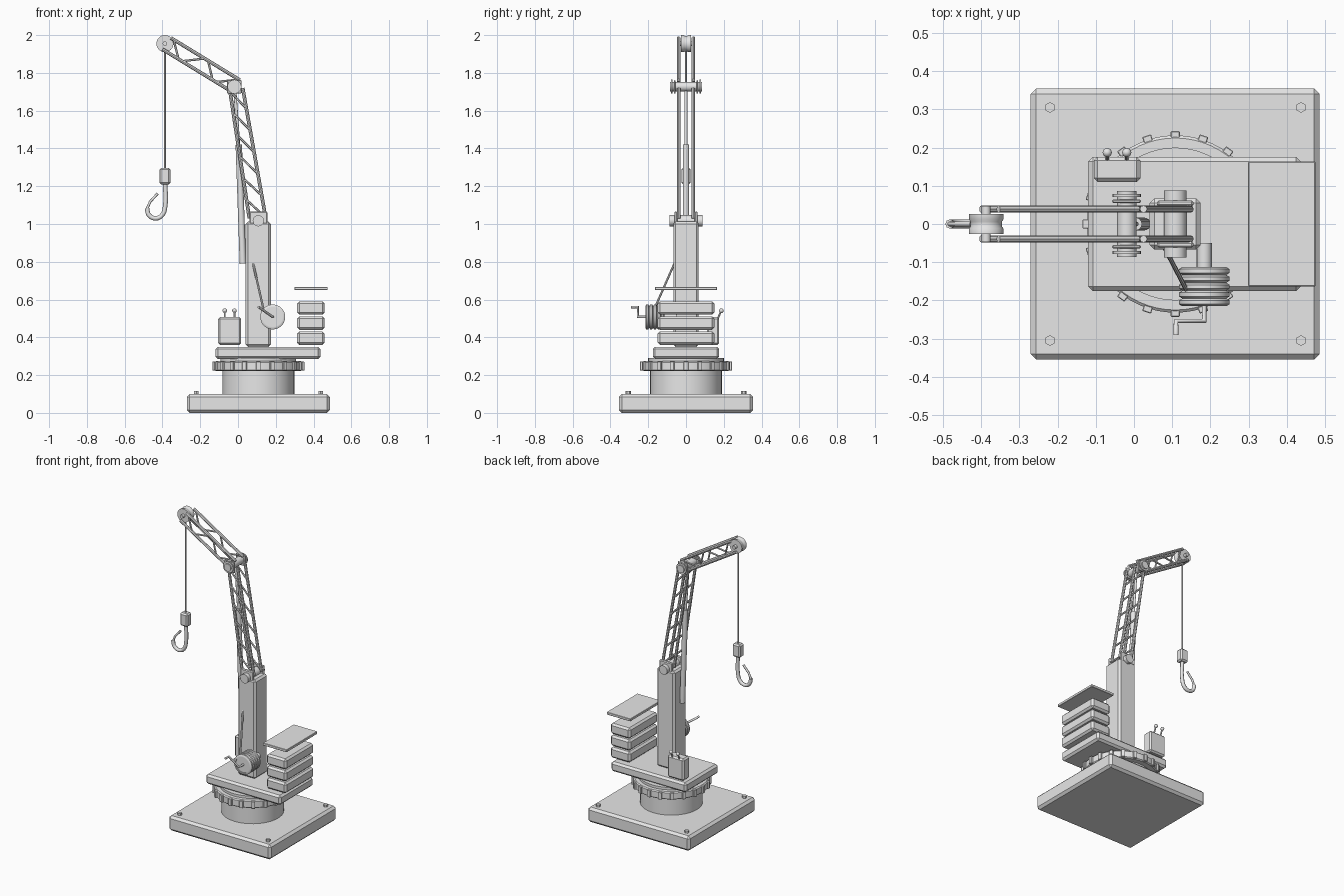
import bpy, bmesh, math
from mathutils import Vector

cube = bpy.data.objects.get("Cube")
if cube:
    bpy.data.objects.remove(cube, do_unlink=True)

grey = bpy.data.materials.new("plain grey")
grey.use_nodes = True
grey.diffuse_color = (0.8, 0.8, 0.8, 1)
grey.node_tree.nodes["Principled BSDF"].inputs["Base Color"].default_value = (0.8, 0.8, 0.8, 1)


def finish(name, bm, smooth=False):
    bmesh.ops.recalc_face_normals(bm, faces=bm.faces)
    mesh = bpy.data.meshes.new(name)
    bm.to_mesh(mesh)
    bm.free()
    mesh.materials.append(grey)
    ob = bpy.data.objects.new(name, mesh)
    bpy.context.collection.objects.link(ob)
    if smooth:
        bpy.ops.object.select_all(action="DESELECT")
        ob.select_set(True)
        bpy.context.view_layer.objects.active = ob
        bpy.ops.object.shade_smooth_by_angle(angle=math.radians(35))
    return ob


def box(name, x, y, z, bevel=0.0):
    """Box from (min, max) pairs with chamfered edges."""
    bm = bmesh.new()
    bmesh.ops.create_cube(bm, size=1)
    for v in bm.verts:
        v.co = [(lo + hi) / 2 + c * (hi - lo) for c, (lo, hi) in zip(v.co, (x, y, z))]
    if bevel:
        bmesh.ops.bevel(bm, geom=bm.edges[:], offset=bevel, segments=1, affect="EDGES")
    return finish(name, bm)


def add_rod(bm, a, b, r, sides=8):
    a, b = Vector(a), Vector(b)
    new = bmesh.ops.create_cone(bm, cap_ends=True, segments=sides, radius1=r, radius2=r,
                                depth=(b - a).length)["verts"]
    turn = (b - a).to_track_quat("Z", "Y")
    for v in new:
        v.co = turn @ v.co + (a + b) / 2


def rod(name, a, b, r, sides=8):
    bm = bmesh.new()
    add_rod(bm, a, b, r, sides)
    return finish(name, bm, sides > 6)


def pin(name, x, z, y0, y1, r, sides=24):
    return rod(name, (x, y0, z), (x, y1, z), r, sides)


def lathe(name, profile, centre, axis, steps=40):
    """Spin (radius, height) points around an axis."""
    bm = bmesh.new()
    turn = Vector(axis).to_track_quat("Z", "Y")
    rings = []
    for r, h in profile:
        rings.append([bm.verts.new(Vector(centre) + turn @ Vector((
            r * math.cos(math.tau * i / steps), r * math.sin(math.tau * i / steps), h)))
            for i in range(steps)])
    for low, high in zip(rings, rings[1:]):
        for i in range(steps):
            j = (i + 1) % steps
            bm.faces.new((low[i], low[j], high[j], high[i]))
    bm.faces.new(rings[0])
    bm.faces.new(rings[-1])
    return finish(name, bm, True)


def tube(name, points, r, kind="POLY"):
    """Round tube along a path."""
    curve = bpy.data.curves.new(name, "CURVE")
    curve.dimensions = "3D"
    curve.bevel_depth = r
    curve.bevel_resolution = 2
    curve.use_fill_caps = True
    curve.resolution_u = 6
    s = curve.splines.new(kind)
    if kind == "BEZIER":
        s.bezier_points.add(len(points) - 1)
        for p, co in zip(s.bezier_points, points):
            p.co = co
            p.handle_left_type = p.handle_right_type = "AUTO"
    else:
        s.points.add(len(points) - 1)
        for p, co in zip(s.points, points):
            p.co = (*co, 1)
    curve.materials.append(grey)
    ob = bpy.data.objects.new(name, curve)
    bpy.context.collection.objects.link(ob)
    return ob


def truss(name, top, bottom, bays, zigzag):
    """Two side lattices, each with an upper and lower chord and diagonals."""
    for side, y in (("left", 0.039), ("right", -0.039)):
        (a, b), (c, d) = [[Vector((x, y, z)) for x, z in chord] for chord in (top, bottom)]
        bm = bmesh.new()
        add_rod(bm, a, b, 0.0095)
        add_rod(bm, c, d, 0.0095)
        for i in range(bays):
            t, u = (i + 0.15) / bays, (i + 0.95) / bays
            if zigzag and i % 2:
                t, u = u, t
            add_rod(bm, a.lerp(b, t), c.lerp(d, u), 0.006, 6)
        finish(f"{name}_{side}", bm, True)


CX = 0.108  # turning axis

# Base slab with hex bolts
box("base_slab", (-0.271, 0.486), (-0.355, 0.355), (0, 0.1), 0.015)
for x in (-0.22, 0.437):
    for y in (-0.305, 0.305):
        rod("base_bolt", (x, y, 0.095), (x, y, 0.115), 0.014, 6)

# Pedestal, slewing ring and its teeth
lathe("pedestal", [(0.19, 0.09), (0.19, 0.23)], (CX, 0, 0), (0, 0, 1), 48)
lathe("slewing_ring", [(0.225, 0.222), (0.232, 0.228), (0.232, 0.268), (0.225, 0.274),
                       (0.2, 0.274), (0.2, 0.29)], (CX, 0, 0), (0, 0, 1), 60)
for i in range(20):
    tooth = box("ring_tooth", (0.215, 0.243), (-0.012, 0.012), (0.224, 0.272), 0.002)
    tooth.location.x = CX
    tooth.rotation_euler.z = math.tau * i / 20

# Turning platform, counterweights and canopy
box("platform", (-0.12, 0.437), (-0.176, 0.176), (0.285, 0.35), 0.013)
for i in range(3):
    z = 0.36 + i * 0.08
    box("counterweight", (0.313, 0.459), (-0.15, 0.15), (z, z + 0.071), 0.012)
box("canopy_plate", (0.299, 0.475), (-0.163, 0.163), (0.65, 0.667), 0.002)

# Mast with pivot ears
box("mast", (0.041, 0.174), (-0.067, 0.067), (0.35, 1.012), 0.012)
for s in (-1, 1):
    box("pivot_ear", (0.06, 0.156), sorted((s * 0.046, s * 0.062)), (0.99, 1.065), 0.005)
pin("pivot_pin", CX, 1.017, -0.088, 0.088, 0.03, 12)

# Lower boom and ram
truss("lower_boom", ((-0.045, 1.72), (0.06, 1.03)), ((0.025, 1.72), (0.147, 1.03)), 6, False)
rod("ram_cylinder", (0.026, 0, 0.79), (0.004, 0, 1.42), 0.017, 16)
rod("ram_piston", (0.004, 0, 1.41), (-0.018, 0, 1.73), 0.008, 12)

# Elbow joint
pin("elbow_pin", -0.019, 1.727, -0.086, 0.086, 0.025)
for s in (-1, 1):
    pin("elbow_disc", -0.019, 1.727, s * 0.071, s * 0.079, 0.037)
    box("elbow_plate", (-0.057, 0.018), sorted((s * 0.055, s * 0.064)), (1.69, 1.762), 0.003)

# Jib and head pulley
truss("jib", ((-0.355, 1.985), (0.01, 1.762)), ((-0.4, 1.925), (-0.04, 1.705)), 4, True)
lathe("head_pulley", [(0.045, -0.026), (0.045, -0.012), (0.041, -0.006), (0.041, 0.006),
                      (0.045, 0.012), (0.045, 0.026)], (-0.387, 0, 1.955), (0, 1, 0))
pin("pulley_pin", -0.387, 1.955, -0.047, 0.047, 0.012, 12)

# Hoist cable, hook block and hook
rod("hoist_cable", (-0.387, 0, 1.93), (-0.387, 0, 1.29), 0.005)
box("hook_block", (-0.416, -0.358), (-0.025, 0.025), (1.21, 1.297), 0.009)
tube("hook", [(-0.386, 0, 1.215), (-0.385, 0, 1.1), (-0.401, 0, 1.048), (-0.436, 0, 1.03),
              (-0.471, 0, 1.047), (-0.482, 0, 1.085)], 0.012, "BEZIER")
tube("hook_tip", [(-0.482, 0, 1.08), (-0.465, 0, 1.118), (-0.425, 0, 1.162)], 0.007)

# Control box with two levers
box("control_box", (-0.105, 0.017), (0.11, 0.176), (0.36, 0.507), 0.01)
for x in (-0.07, -0.019):
    rod("lever", (x, 0.16, 0.48), (x, 0.186, 0.54), 0.005)
    bm = bmesh.new()
    bmesh.ops.create_uvsphere(bm, u_segments=16, v_segments=8, radius=0.012)
    bmesh.ops.translate(bm, verts=bm.verts, vec=(x, 0.187, 0.541))
    finish("lever_knob", bm, True)

# Ribbed winch drum, crank and cable
ribs = [(0.052, 0.0)]
for i in range(5):
    h = i * 0.0205
    ribs += [(0.058, h), (0.066, h + 0.005), (0.066, h + 0.015), (0.058, h + 0.02)]
ribs += [(0.052, 0.102), (0.052, 0.096)]
lathe("winch_drum", ribs, (0.184, -0.113, 0.508), (0, -1, 0))
pin("winch_axle", 0.184, 0.508, -0.12, -0.05, 0.02, 16)
tube("winch_crank", [(0.184, -0.2, 0.508), (0.184, -0.254, 0.508), (0.11, -0.254, 0.56),
                     (0.11, -0.291, 0.56)], 0.007)
rod("winch_cable", (0.137, -0.172, 0.54), (0.08, -0.062, 0.79), 0.006)
